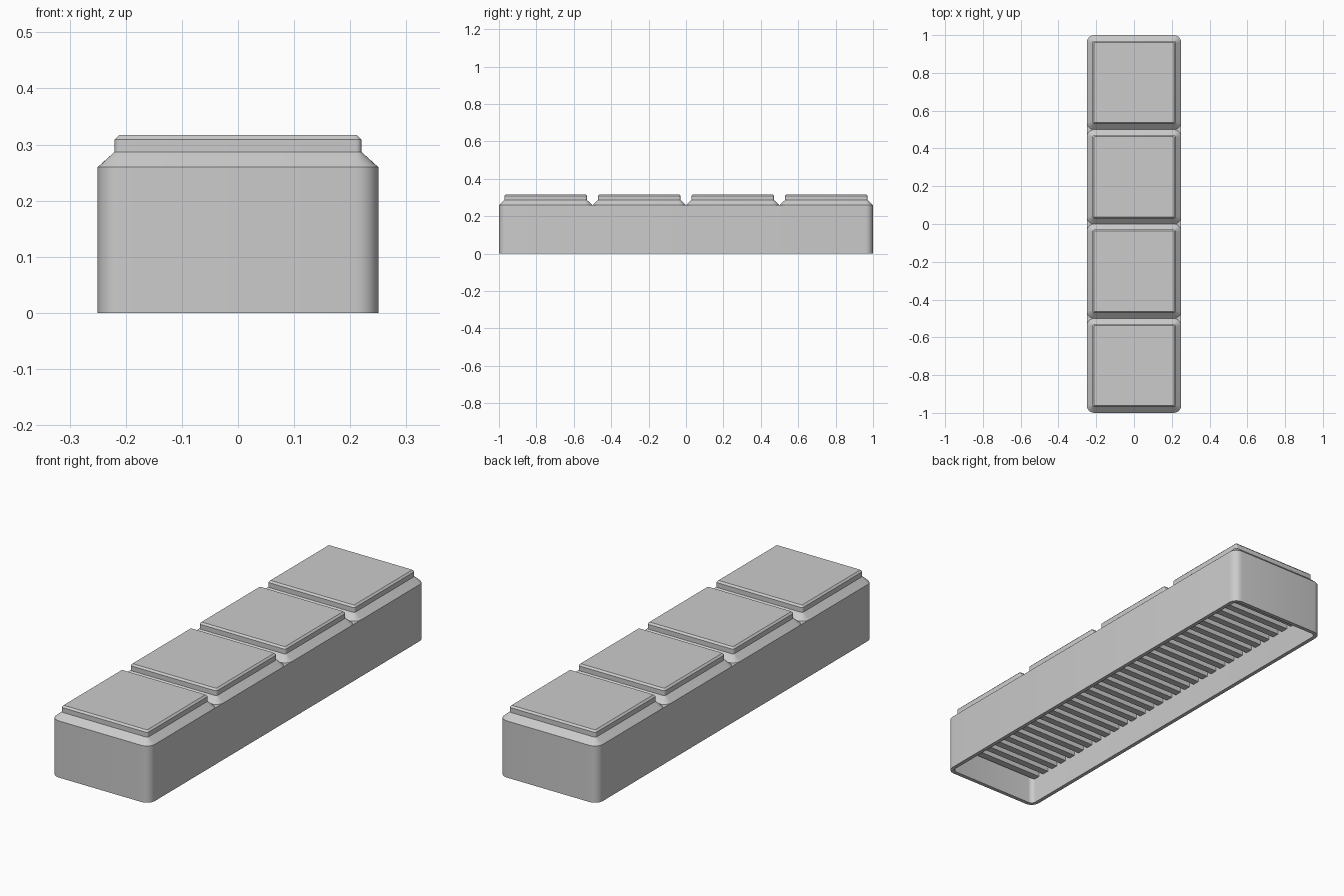
import bpy
import bmesh
import math

cube = bpy.data.objects.get("Cube")
if cube:
    bpy.data.objects.remove(cube, do_unlink=True)

grey = bpy.data.materials.new("plain grey")
grey.use_nodes = True
colour = (0.6, 0.6, 0.6, 1)
grey.diffuse_color = colour
grey.node_tree.nodes["Principled BSDF"].inputs["Base Color"].default_value = colour


def rounded_loop(bm, half_x, half_y, radius, z, cy=0, steps=6):
    """Ring of vertices around a rounded rectangle."""
    ring = []
    for quarter, (sx, sy) in enumerate([(1, 1), (-1, 1), (-1, -1), (1, -1)]):
        for i in range(steps + 1):
            a = (quarter + i / steps) * math.pi / 2
            ring.append(bm.verts.new((sx * (half_x - radius) + radius * math.cos(a),
                                      cy + sy * (half_y - radius) + radius * math.sin(a), z)))
    return ring


def bridge(bm, lower, upper):
    n = len(lower)
    for i in range(n):
        j = (i + 1) % n
        bm.faces.new((lower[i], lower[j], upper[j], upper[i]))


def finish(bm, name, angle=25):
    bmesh.ops.recalc_face_normals(bm, faces=bm.faces)
    mesh = bpy.data.meshes.new(name)
    bm.to_mesh(mesh)
    bm.free()
    obj = bpy.data.objects.new(name, mesh)
    bpy.context.collection.objects.link(obj)
    mesh.materials.append(grey)
    bpy.ops.object.select_all(action="DESELECT")
    obj.select_set(True)
    bpy.context.view_layer.objects.active = obj
    bpy.ops.object.shade_smooth_by_angle(angle=math.radians(angle))
    return obj


WALL = 0.018
BODY_TOP = 0.26
CEILING = 0.16
RIB_BOTTOM = 0.12

# Hollow body: outer wall, rim, inner wall and ceiling
bm = bmesh.new()
rings = [rounded_loop(bm, 0.25, 1, 0.04, BODY_TOP),
         rounded_loop(bm, 0.25, 1, 0.04, 0),
         rounded_loop(bm, 0.25 - WALL, 1 - WALL, 0.04 - WALL, 0),
         rounded_loop(bm, 0.25 - WALL, 1 - WALL, 0.04 - WALL, CEILING)]
for a, b in zip(rings, rings[1:]):
    bridge(bm, a, b)
bm.faces.new(rings[0])
bm.faces.new(rings[-1])
finish(bm, "body_shell")

# Four stepped, chamfered tiles on top: (inset, height)
tile_profile = [(0, BODY_TOP), (0.03, 0.287), (0.03, 0.309), (0.038, 0.317)]
for k in range(4):
    bm = bmesh.new()
    rings = [rounded_loop(bm, 0.25 - d, 0.25 - d, max(0.04 - d, 0.003), z, cy=-0.75 + 0.5 * k)
             for d, z in tile_profile]
    for a, b in zip(rings, rings[1:]):
        bridge(bm, a, b)
    bm.faces.new(rings[-1])
    finish(bm, f"top_tile_{k + 1}")

# Cross ribs under the ceiling
RIBS = 32
pitch = 2 * (1 - WALL) / RIBS
bm = bmesh.new()
for i in range(RIBS):
    y = (i - (RIBS - 1) / 2) * pitch
    made = bmesh.ops.create_cube(bm, size=1)["verts"]
    bmesh.ops.scale(bm, verts=made, vec=(0.5 - 2 * WALL, pitch * 0.55, CEILING - RIB_BOTTOM))
    bmesh.ops.translate(bm, verts=made, vec=(0, y, (CEILING + RIB_BOTTOM) / 2))
finish(bm, "underside_ribs")
